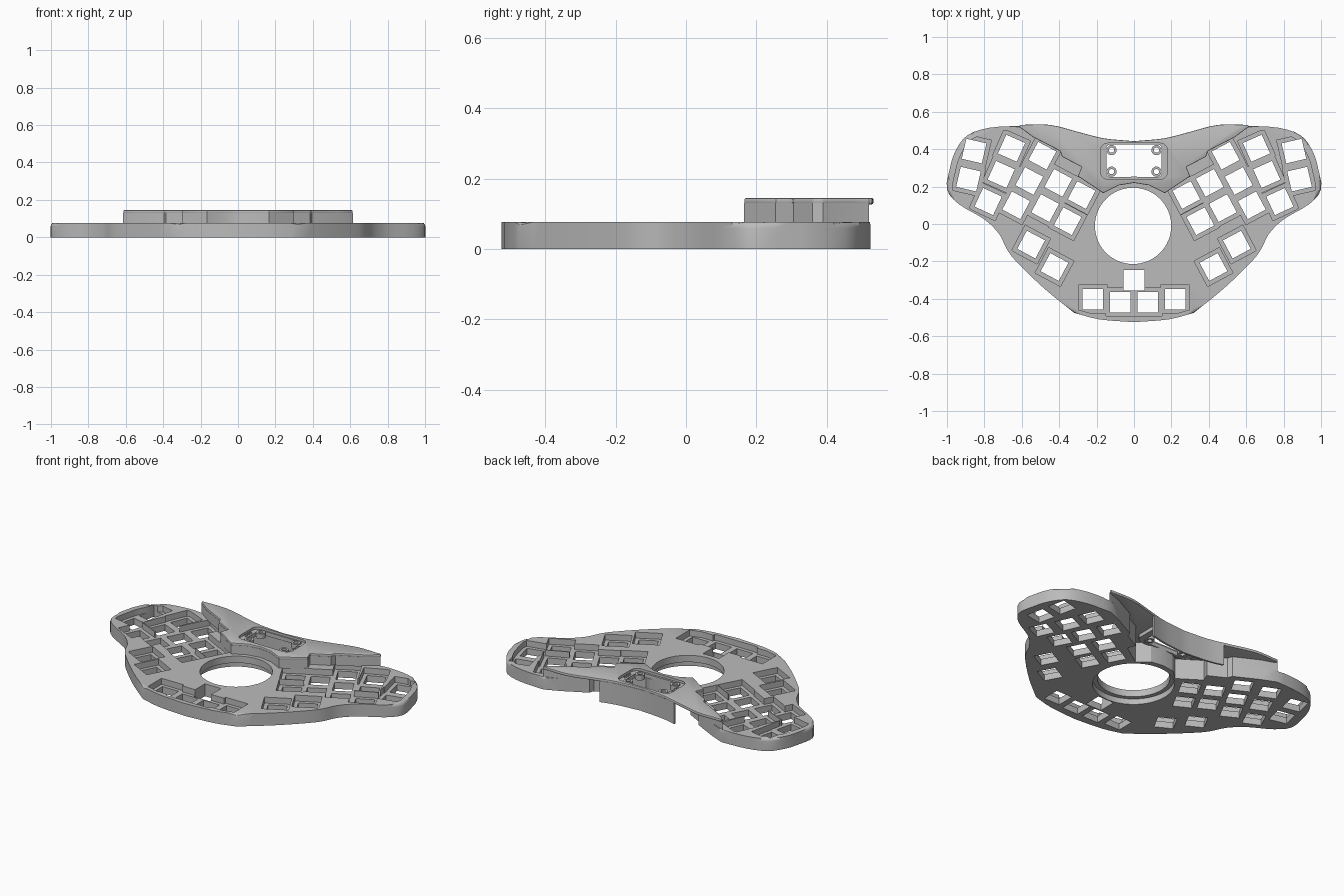
import bpy, bmesh, math
from mathutils import Vector, Matrix

cube = bpy.data.objects.get("Cube")
if cube:
    bpy.data.objects.remove(cube)

grey = bpy.data.materials.new("plain grey")
grey.use_nodes = True
grey.diffuse_color = (0.5, 0.5, 0.5, 1)
grey.node_tree.nodes["Principled BSDF"].inputs["Base Color"].default_value = (0.5, 0.5, 0.5, 1)


def finish(name, bm):
    bmesh.ops.recalc_face_normals(bm, faces=bm.faces[:])
    mesh = bpy.data.meshes.new(name)
    bm.to_mesh(mesh)
    bm.free()
    mesh.materials.append(grey)
    ob = bpy.data.objects.new(name, mesh)
    bpy.context.collection.objects.link(ob)
    return ob


def add_prism(bm, pts, z0, z1):
    low = [bm.verts.new((x, y, z0)) for x, y in pts]
    top = [bm.verts.new((x, y, z1)) for x, y in pts]
    bm.faces.new(low[::-1])
    bm.faces.new(top)
    n = len(pts)
    for i in range(n):
        j = (i + 1) % n
        bm.faces.new((low[i], low[j], top[j], top[i]))
    return top


def prism(name, pts, z0, z1, rounded=0, radius=0.018):
    """Extruded outline; the first `rounded` points get a rounded top edge."""
    bm = bmesh.new()
    top = add_prism(bm, pts, z0, z1)
    if rounded:
        edges = [bm.edges.get((top[i], top[i + 1])) for i in range(rounded - 1)]
        bmesh.ops.bevel(bm, geom=edges, offset=radius, segments=3,
                        profile=0.5, affect='EDGES', clamp_overlap=True)
    return finish(name, bm)


def prisms(name, shapes, z0, z1):
    bm = bmesh.new()
    for pts in shapes:
        add_prism(bm, pts, z0, z1)
    return finish(name, bm)


def boolean(ob, cutter, operation='DIFFERENCE'):
    mod = ob.modifiers.new("cut", 'BOOLEAN')
    mod.operation, mod.solver = operation, 'EXACT'
    mod.use_self = True
    mod.object = cutter
    cutter.hide_render = True
    apply(ob, mod)
    bpy.data.objects.remove(cutter)


def apply(ob, mod):
    activate(ob)
    bpy.ops.object.modifier_apply(modifier=mod.name)


def activate(ob):
    bpy.ops.object.select_all(action='DESELECT')
    ob.select_set(True)
    bpy.context.view_layer.objects.active = ob


def smooth_path(pts, steps=3):
    """Catmull-Rom curve through the points."""
    p = [Vector(q) for q in pts]
    p = [2 * p[0] - p[1]] + p + [2 * p[-1] - p[-2]]
    out = []
    for a, b, c, d in zip(p, p[1:], p[2:], p[3:]):
        for k in range(steps):
            t = k / steps
            out.append(0.5 * (2 * b + (c - a) * t + (2 * a - 5 * b + 4 * c - d) * t * t
                              + (3 * b - a - 3 * c + d) * t ** 3))
    return [tuple(q) for q in out] + [tuple(p[-2])]


def mirrored(half):
    """Left half path ending on x = 0, continued to the other side."""
    return half + [(-x, y) for x, y in half[-2::-1]]


def circle(cx, cy, r, n=64):
    return [(cx + r * math.cos(math.tau * i / n), cy + r * math.sin(math.tau * i / n))
            for i in range(n)]


def square(cx, cy, half, degrees):
    rot = Matrix.Rotation(math.radians(degrees), 2)
    return [tuple(Vector((cx, cy)) + rot @ Vector((half * a, half * b)))
            for a, b in ((-1, -1), (1, -1), (1, 1), (-1, 1))]


def rounded_rect(x, y0, y1, r):
    out = []
    for cx, cy, start in ((x - r, y1 - r, 0), (r - x, y1 - r, 90),
                          (r - x, y0 + r, 180), (x - r, y0 + r, 270)):
        for k in range(6):
            a = math.radians(start + 18 * k)
            out.append((cx + r * math.cos(a), cy + r * math.sin(a)))
    return out


# Main outlines
side = smooth_path([(-.61, .525), (-.77, .515), (-.89, .475), (-.955, .39), (-.985, .295),
                    (-1, .185), (-.935, .105), (-.80, .025), (-.72, -.055), (-.68, -.135),
                    (-.625, -.205), (-.48, -.345), (-.32, -.475)])
nose = smooth_path([(-.32, -.475), (-.185, -.51), (0, -.525)])
outline = mirrored(side + nose[1:])
front_half = [(-.615, .52), (-.54, .465), (-.395, .39), (-.385, .36), (-.28, .305),
              (-.30, .255), (-.165, .165), (-.08, .207), (0, .22)]
inner_half = [(x + .02, y + .022) for x, y in front_half[1:-2]] + [(-.08, .243), (0, .255)]
hood_front, hood_inner = mirrored(front_half), mirrored(inner_half)
back_half = smooth_path([(-.61, .53), (-.45, .53), (-.29, .49), (-.16, .458), (0, .443)], 4)
hood_back = mirrored(back_half)

# Key positions (x, y, turn) for one half
keys = [(-.855, .39, -13), (-.885, .24, -13),
        (-.655, .405, -24), (-.71, .265, -24), (-.78, .12, -25),
        (-.49, .365, -28), (-.56, .23, -28), (-.63, .10, -28),
        (-.405, .22, -28), (-.475, .085, -28),
        (-.28, .155, -28), (-.355, .015, -28),
        (-.55, -.11, -28), (-.425, -.23, -28),
        (-.22, -.402, 0), (-.073, -.418, 0)]
keys += [(-x, y, -a) for x, y, a in keys]

# Base plate with sunken key fields, key openings and ball opening
base = prism("base_plate", outline + hood_inner[::-1], 0, .077, rounded=len(outline))
field = prism("key_field_cutter", [(x * .968, y * .958) for x, y in outline], .03, .3)
boxes = prisms("key_box_cutter", [square(x, y, .077, a) for x, y, a in keys], .04, .2)
boolean(field, boxes, 'INTERSECT')
boolean(base, field)
openings = [square(x, y, .055, a) for x, y, a in keys + [(0, -.30, 0)]]
boolean(base, prisms("opening_cutter", openings + [circle(-.005, -.01, .204)], -.1, .2))
boolean(base, prism("ball_ring_cutter", circle(-.005, -.01, .23), -.1, .035))

# Raised hood: open shell with stepped front wall and hanging back wall
hood = prism("hood_top", hood_front + hood_back[::-1], .127, .145)
bevel = hood.modifiers.new("soft_edge", 'BEVEL')
bevel.width, bevel.segments, bevel.limit_method = .005, 2, 'ANGLE'
apply(hood, bevel)
boolean(hood, prism("bezel_cutter", rounded_rect(.18, .24, .432, .04), .05, .3))
wall = prism("hood_front_wall", hood_front + hood_inner[::-1], .07, .13)
skirt = [p for p in hood_back if abs(p[0]) < .27]
curtain = prism("hood_back_wall", skirt + [(x, y - .012) for x, y in skirt[::-1]], 0, .13)

# Display bezel with corner screw pads and side grips
bezel = prism("display_bezel", rounded_rect(.187, .235, .436, .045), .105, .13)
boolean(bezel, prism("window_cutter", rounded_rect(.148, .252, .425, .02), 0, .3))
pads = []
for x in (-.12, .12):
    for y in (.28, .395):
        pad = prism("screw_pad", circle(x, y, .027, 24), .105, .136)
        boolean(pad, prism("screw_cutter", circle(x, y, .014, 24), 0, .3))
        pads.append(pad)
grips = prisms("bezel_grips", [circle(x, y, .008, 12) for x in (-.165, .165)
                               for y in (.315, .337, .359)], .12, .137)

# Smooth curved walls, keep corners crisp
for ob in [base, hood, wall, curtain, bezel, grips] + pads:
    activate(ob)
    bpy.ops.object.shade_smooth_by_angle(angle=math.radians(30))
